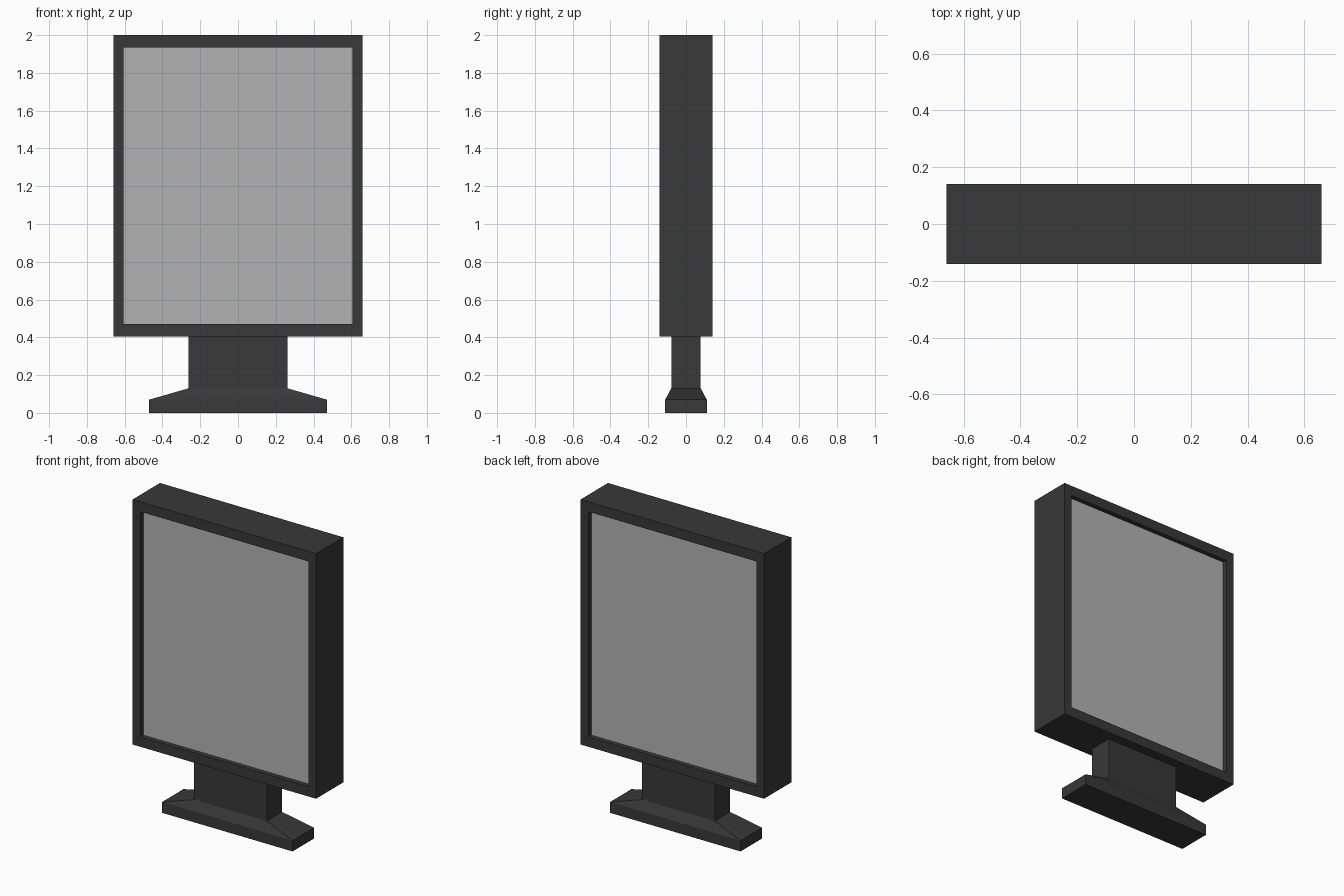
import bpy, bmesh

if "Cube" in bpy.data.objects:
    bpy.data.objects.remove(bpy.data.objects["Cube"])


def material(name, shade):
    mat = bpy.data.materials.new(name)
    mat.diffuse_color = (shade, shade, shade, 1.0)
    mat.use_nodes = True
    mat.node_tree.nodes["Principled BSDF"].inputs["Base Color"].default_value = mat.diffuse_color
    return mat


def make_object(name, bm, mat):
    bmesh.ops.recalc_face_normals(bm, faces=bm.faces)
    mesh = bpy.data.meshes.new(name)
    bm.to_mesh(mesh)
    bm.free()
    mesh.materials.append(mat)
    obj = bpy.data.objects.new(name, mesh)
    bpy.context.collection.objects.link(obj)
    return obj


def loft(bm, sections, axis, cap=True):
    """Join rectangular rings (half_a, low_b, high_b, level) along the y or z axis."""
    rings = []
    for a, lo, hi, level in sections:
        corners = [(-a, lo), (a, lo), (a, hi), (-a, hi)]
        rings.append([bm.verts.new((u, level, v) if axis == 'Y' else (u, v, level))
                      for u, v in corners])
    for r0, r1 in zip(rings, rings[1:]):
        for i in range(4):
            j = (i + 1) % 4
            bm.faces.new((r0[i], r0[j], r1[j], r1[i]))
    if cap:
        bm.faces.new(rings[0][::-1])
        bm.faces.new(rings[-1])


dark = material("dark_metal", 0.04)
light = material("display_grey", 0.45)

W, Z0, Z1, D = 0.66, 0.405, 2.0, 0.14        # housing half width, bottom, top, half depth
OW, OZ0, OZ1, PD = 0.605, 0.47, 1.935, 0.11  # opening and panel plane

# Housing: outer shell with a bezel and a shallow recess on both faces
bm = bmesh.new()
loft(bm, [(OW, OZ0, OZ1, -PD), (OW, OZ0, OZ1, -D), (W, Z0, Z1, -D),
          (W, Z0, Z1, D), (OW, OZ0, OZ1, D), (OW, OZ0, OZ1, PD)], 'Y', cap=False)
make_object("housing", bm, dark)

# Display panels: one sheet set into each recess
for name, side in (("front_panel", -1), ("back_panel", 1)):
    bm = bmesh.new()
    corners = [(-OW, OZ0), (OW, OZ0), (OW, OZ1), (-OW, OZ1)]
    face = bm.faces.new([bm.verts.new((x, side * PD, z)) for x, z in corners])
    panel = make_object(name, bm, light)
    if panel.data.polygons[0].normal.y * side < 0:
        panel.data.flip_normals()

# Stand: flat foot, sloped shoulder and straight column
bm = bmesh.new()
loft(bm, [(0.47, -0.11, 0.11, 0.0), (0.47, -0.11, 0.11, 0.07),
          (0.262, -0.078, 0.078, 0.13), (0.262, -0.078, 0.078, Z0)], 'Z')
make_object("stand", bm, dark)
